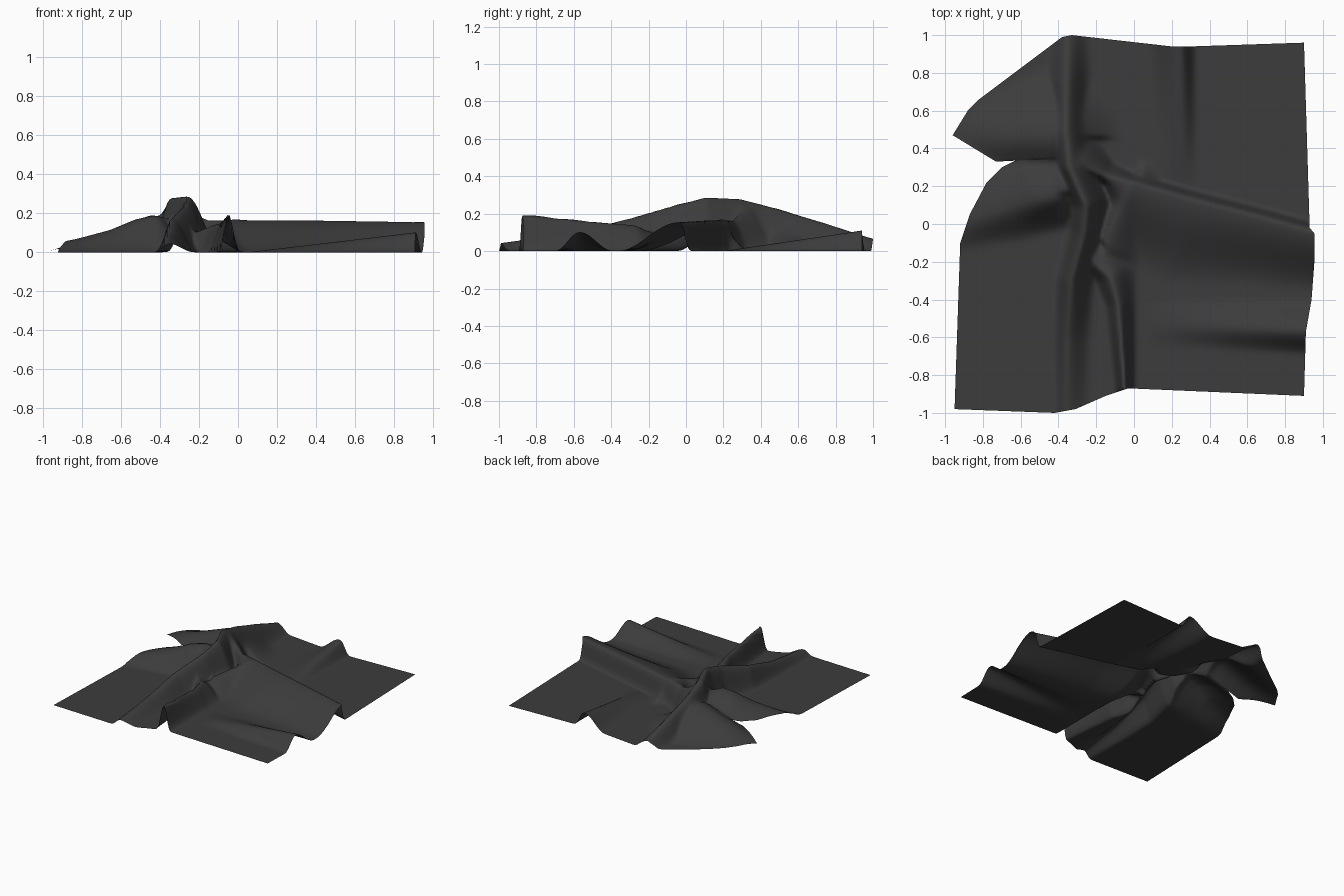
import bpy
import math
from mathutils import Vector
from mathutils.geometry import delaunay_2d_cdt, intersect_point_line

default_cube = bpy.data.objects.get("Cube")
if default_cube:
    bpy.data.objects.remove(default_cube, do_unlink=True)

STEP = 0.014

# Outline of the cloth, anticlockwise, with the slit on its right side
OUTLINE = [(-.95, -.98), (-.42, -1), (-.31, -.98), (-.15, -.91), (-.03, -.87),
           (.9, -.91), (.91, -.57), (.94, -.4), (.955, -.2), (.955, -.05), (.93, -.02),
           (.9, .96), (.3, .94), (.2, .94), (-.33, 1), (-.38, .99),
           (-.82, .66), (-.88, .6), (-.96, .47), (-.73, .33), (-.42, .347),
           (-.42, .343), (-.62, .34), (-.7, .3), (-.78, .22), (-.87, .05), (-.92, -.1)]

# Each fold is a path of (x, y, height, width to the left, width to the right)
spine = [(-.35, 1.02, .06, .12, .08), (-.36, .75, .15, .14, .11),
         (-.365, .5, .225, .17, .09), (-.35, .3, .28, .2, .08),
         (-.26, .1, .29, .18, .09), (-.27, -.05, .255, .14, .08),
         (-.34, -.3, .18, .14, .07), (-.36, -.6, .1, .14, .06),
         (-.36, -1.02, .04, .13, .06)]
flap = [(-.45, .46, .19, .32, .4), (-.65, .46, .115, .25, .32), (-.98, .48, 0, .2, .2)]
dome = [(-.43, .15, .19, .2, .38), (-.52, .13, .17, .2, .38),
        (-.65, .09, .115, .2, .38), (-.8, .04, .075, .17, .3),
        (-.97, -.02, .035, .15, .2)]
front_fold = [(-.05, -.9, .225, .04, .05), (-.07, -.65, .185, .05, .08),
              (-.09, -.42, .155, .06, .11), (-.13, -.28, .14, .08, .16),
              (-.2, -.22, .11, .06, .2)]
# Low shoulder running from the long fold down into the centre
shoulder = [(-.03, .18, .15, .2, .08), (-.1, .05, .13, .25, .07),
            (-.15, -.08, .11, .25, .06)]
long_fold = [(-.28, .31, .22, .2, .1), (-.15, .25, .165, .1, .07),
             (-.03, .23, .165, .05, .42), (.3, .14, .165, .04, .48),
             (.65, .05, .16, .04, .39), (.98, -.04, .155, .04, .33)]
side_fold = [(.05, -.53, 0, .16, .12), (.95, -.57, .108, .18, .13)]
back_fold = [(.26, .2, 0, .18, .08), (.25, .96, .115, .2, .08)]
FOLDS = [spine, flap, dome, front_fold, shoulder, long_fold, side_fold, back_fold]


def fold_height(point, path):
    """Height of one fold: a rounded falloff away from the nearest crest point."""
    best = None
    for a, b in zip(path, path[1:]):
        start, end = Vector(a[:2]), Vector(b[:2])
        _, t = intersect_point_line(point, start, end)
        t = min(max(t, 0), 1)
        distance = (point - start.lerp(end, t)).length
        if best is None or distance < best[0]:
            along, offset = end - start, point - start
            on_left = along.x * offset.y - along.y * offset.x > 0
            height, left, right = (p + (q - p) * t for p, q in zip(a[2:], b[2:]))
            best = (distance, height, left if on_left else right)
    distance, height, width = best
    if distance >= width:
        return 0
    return height * (1 + math.cos(math.pi * distance / width)) / 2


def cloth_height(point):
    """Blend all folds with a soft maximum."""
    power = 8
    return sum(fold_height(point, path) ** power for path in FOLDS) ** (1 / power)


def dense_outline(corners):
    points = []
    for a, b in zip(corners, corners[1:] + corners[:1]):
        a, b = Vector(a), Vector(b)
        count = max(1, round((b - a).length / STEP))
        points += [a.lerp(b, i / count) for i in range(count)]
    return points


# Flat sheet: triangulate a regular grid inside the outline
border = dense_outline(OUTLINE)
half = int(1 / STEP)
grid = [Vector((i * STEP, j * STEP))
        for i in range(-half, half + 1) for j in range(-half, half + 1)]
flat, _, faces, *_ = delaunay_2d_cdt(border + grid, [], [list(range(len(border)))], 1, 1e-5)

# Keep only used points, then lift them into folds
used = sorted({v for face in faces for v in face})
index = {v: i for i, v in enumerate(used)}
verts = [(flat[v].x, flat[v].y, cloth_height(flat[v])) for v in used]
mesh = bpy.data.meshes.new("cloth")
mesh.from_pydata(verts, [], [[index[v] for v in face] for face in faces])
mesh.update()
cloth = bpy.data.objects.new("cloth", mesh)
bpy.context.collection.objects.link(cloth)

# Soften the creases vertically
soften = cloth.modifiers.new("soften", "SMOOTH")
soften.use_x = soften.use_y = False
soften.factor = 0.5
soften.iterations = 4

# Dark grey fabric
fabric = bpy.data.materials.new("dark grey fabric")
fabric.use_nodes = True
color = (.045, .045, .045, 1)
fabric.diffuse_color = color
shader = fabric.node_tree.nodes["Principled BSDF"]
shader.inputs["Base Color"].default_value = color
shader.inputs["Roughness"].default_value = 0.9
mesh.materials.append(fabric)

for polygon in mesh.polygons:
    polygon.use_smooth = True
